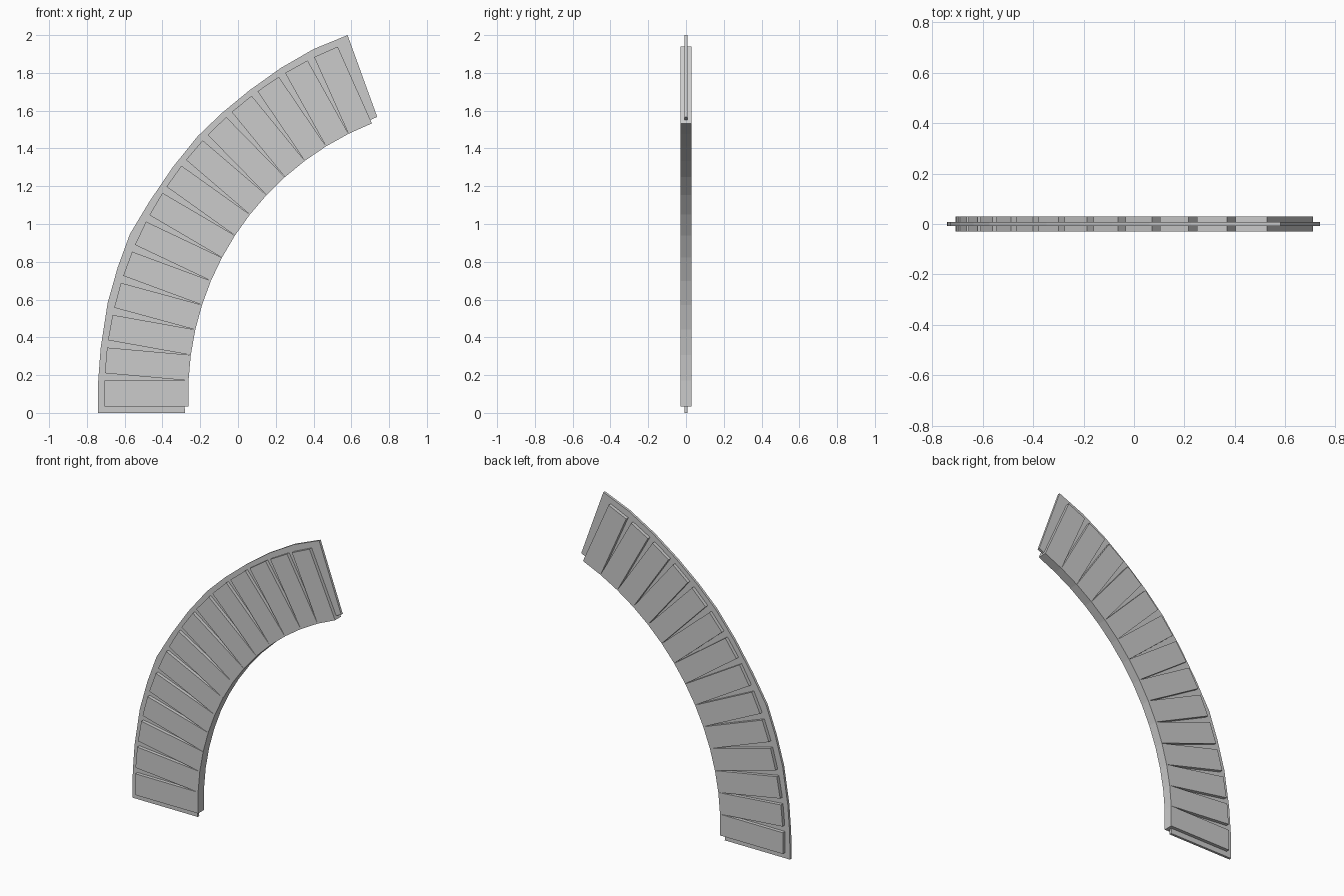
import bpy, bmesh
from math import sin, cos, radians
from mathutils import Vector

if "Cube" in bpy.data.objects:
    bpy.data.objects.remove(bpy.data.objects["Cube"])

COUNT, STEP, LENGTH, DEPTH = 14, radians(5.07), 0.136, 0.445
BLOCK_HALF, PLATE_HALF = 0.03, 0.008


def prism(name, outline, half):
    """Extrude an x/z outline to both sides of y = 0."""
    bm = bmesh.new()
    face = bm.faces.new([bm.verts.new((x, -half, z)) for x, z in outline])
    ext = bmesh.ops.extrude_face_region(bm, geom=[face])
    moved = [v for v in ext["geom"] if isinstance(v, bmesh.types.BMVert)]
    bmesh.ops.translate(bm, verts=moved, vec=(0, 2 * half, 0))
    bmesh.ops.recalc_face_normals(bm, faces=bm.faces)
    mesh = bpy.data.meshes.new(name)
    bm.to_mesh(mesh)
    bm.free()
    obj = bpy.data.objects.new(name, mesh)
    bpy.context.collection.objects.link(obj)
    return obj


# Blocks: each turns a little further and meets the last at its inner edge
start = Vector((-0.262, 0.035))
inner = [Vector((-0.28, 0.0))]
for i in range(COUNT):
    a = i * STEP
    along = Vector((sin(a), cos(a)))
    outward = Vector((-cos(a), sin(a)))
    end = start + along * LENGTH
    prism(f"block_{i + 1:02d}",
          [start, end, end + outward * DEPTH, start + outward * DEPTH], BLOCK_HALF)
    inner.append(start + outward * 0.021)
    start = end
inner.append(Vector((0.737, 1.567)))

# Thin curved plate running through the middle of the blocks
outer = [(-0.742, 0), (-0.74, 0.17), (-0.727, 0.345), (-0.69, 0.583),
         (-0.637, 0.77), (-0.573, 0.945), (-0.468, 1.12), (-0.346, 1.3),
         (-0.214, 1.464), (-0.087, 1.586), (0.061, 1.708), (0.225, 1.825),
         (0.4, 1.926), (0.58, 2.0)]
prism("curved_plate", [tuple(p) for p in inner] + outer[::-1], PLATE_HALF)
